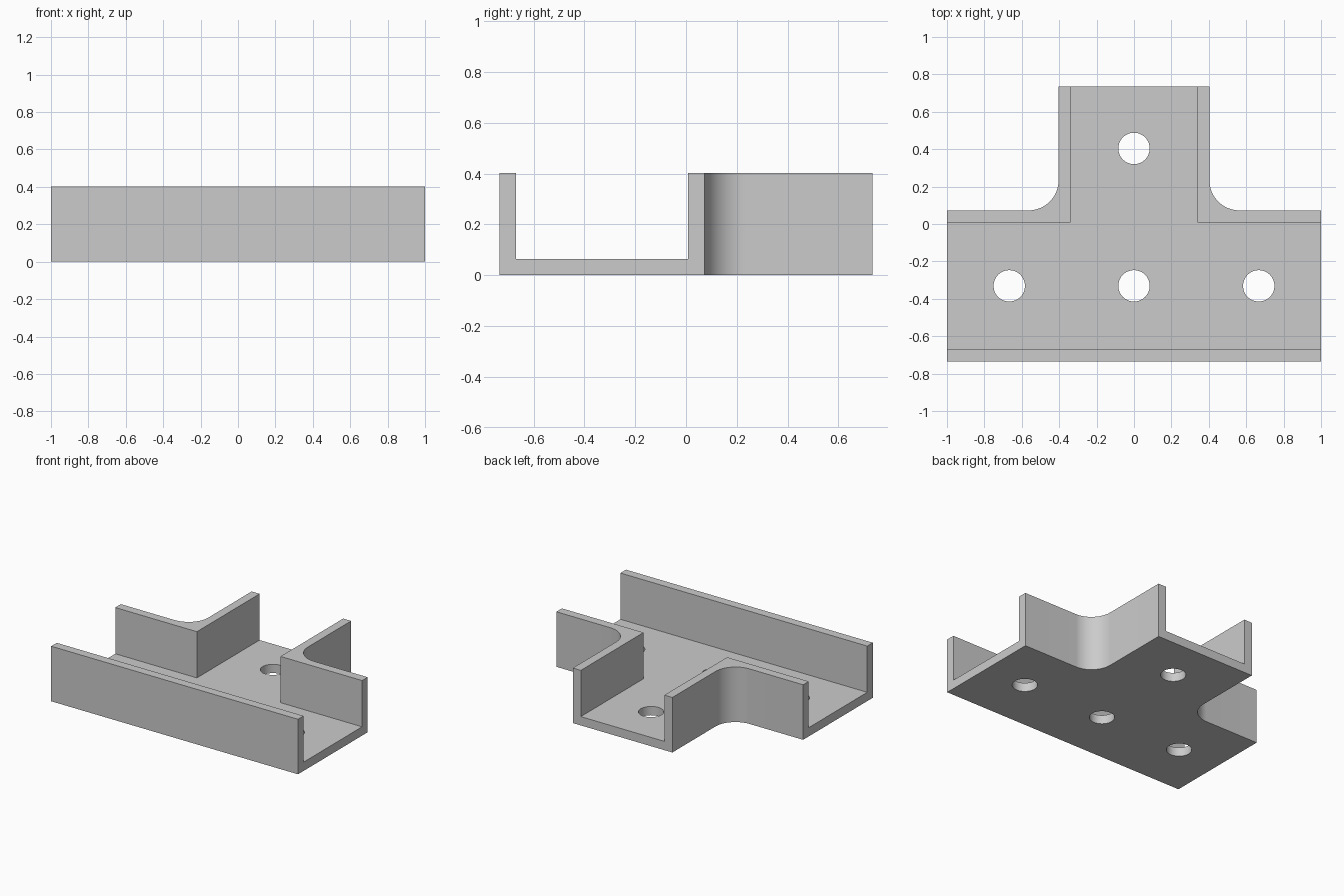
import bpy, bmesh, math

if "Cube" in bpy.data.objects:
    bpy.data.objects.remove(bpy.data.objects["Cube"])

U = 1 / 31                  # one millimetre in model units
WALL = 2 * U                # wall and floor thickness
HEIGHT = 12.5 * U
HALF_W = 12.5 * U           # half the outer channel width
Y0, Y1 = -22.75 * U, 22.75 * U
FILLET = 5 * U
HOLE_R = 2.6 * U
YC = Y0 + HALF_W            # centre line of the long channel


def prism(name, half, z0, z1):
    """Extrude an outline given by its right half, front to back, mirrored in x."""
    outline = half + [(-x, y) for x, y in reversed(half)]
    bm = bmesh.new()
    face = bm.faces.new([bm.verts.new((x, y, z0)) for x, y in outline])
    out = bmesh.ops.extrude_face_region(bm, geom=[face])
    top = [g for g in out["geom"] if isinstance(g, bmesh.types.BMVert)]
    bmesh.ops.translate(bm, verts=top, vec=(0, 0, z1 - z0))
    bmesh.ops.recalc_face_normals(bm, faces=bm.faces[:])
    mesh = bpy.data.meshes.new(name)
    bm.to_mesh(mesh)
    bm.free()
    obj = bpy.data.objects.new(name, mesh)
    bpy.context.collection.objects.link(obj)
    return obj


def cut(body, cutter):
    mod = body.modifiers.new("cut", 'BOOLEAN')
    mod.operation = 'DIFFERENCE'
    mod.solver = 'EXACT'
    mod.object = cutter
    bpy.context.view_layer.objects.active = body
    bpy.ops.object.modifier_apply(modifier=mod.name)
    bpy.data.objects.remove(cutter)


# T-shaped body with filleted inner corners
yb = YC + HALF_W
arc = [(HALF_W + FILLET - FILLET * math.sin(a), yb + FILLET - FILLET * math.cos(a))
       for a in (math.pi / 2 * i / 16 for i in range(17))]
body = prism("tee_channel", [(1, Y0), (1, yb)] + arc + [(HALF_W, Y1)], 0, HEIGHT)

# Open channels, long and branch, cut as one T
inner = HALF_W - WALL
cut(body, prism("channel_cutter",
                [(1.1, YC - inner), (1.1, YC + inner), (inner, YC + inner), (inner, Y1 + 0.1)],
                WALL, HEIGHT + 0.1))

# Screw holes through the floor
for x, y in ((-0.667, YC), (0, YC), (0.667, YC), (0, 0.404)):
    bpy.ops.mesh.primitive_cylinder_add(vertices=48, radius=HOLE_R, depth=0.2, location=(x, y, 0.03))
    cut(body, bpy.context.object)

# Plain grey plastic
grey = bpy.data.materials.new("grey")
grey.diffuse_color = (0.6, 0.6, 0.6, 1)
grey.use_nodes = True
grey.node_tree.nodes["Principled BSDF"].inputs["Base Color"].default_value = grey.diffuse_color
body.data.materials.clear()
body.data.materials.append(grey)
for p in body.data.polygons:
    p.material_index = 0

bpy.ops.object.select_all(action='DESELECT')
body.select_set(True)
bpy.context.view_layer.objects.active = body
bpy.ops.object.shade_smooth_by_angle(angle=math.radians(30))
